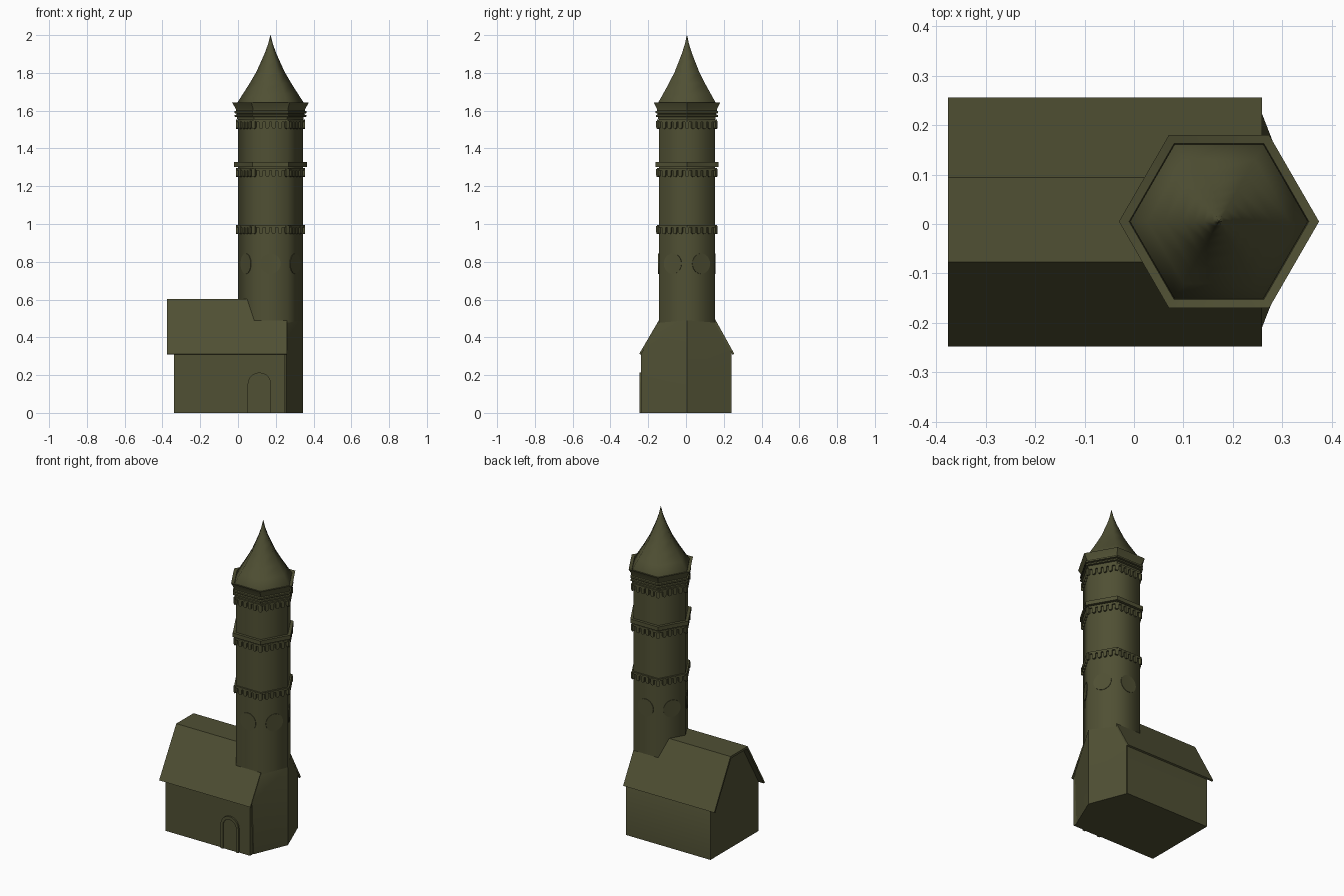
import bpy, bmesh, math
from mathutils import Vector, Matrix

if "Cube" in bpy.data.objects:
    bpy.data.objects.remove(bpy.data.objects["Cube"])

CX, CY = 0.172, 0.005          # tower axis
R = 0.172                      # tower circumradius
APO = R * math.cos(math.pi / 6)

olive = bpy.data.materials.new("olive stone")
olive.diffuse_color = (0.08, 0.08, 0.034, 1)
olive.use_nodes = True
olive.node_tree.nodes["Principled BSDF"].inputs["Base Color"].default_value = olive.diffuse_color


def finish(name, bm, smooth=30):
    bmesh.ops.recalc_face_normals(bm, faces=bm.faces[:])
    me = bpy.data.meshes.new(name)
    bm.to_mesh(me)
    bm.free()
    ob = bpy.data.objects.new(name, me)
    bpy.context.collection.objects.link(ob)
    me.materials.append(olive)
    bpy.ops.object.select_all(action='DESELECT')
    bpy.context.view_layer.objects.active = ob
    ob.select_set(True)
    bpy.ops.object.shade_smooth_by_angle(angle=math.radians(smooth))
    return ob


def prism(bm, pts, depth, mat=None):
    """Extrude a 2D outline along local z, then place it with mat."""
    face = bm.faces.new([bm.verts.new((x, y, 0)) for x, y in pts])
    ext = bmesh.ops.extrude_face_region(bm, geom=[face])
    top = [g for g in ext['geom'] if isinstance(g, bmesh.types.BMVert)]
    bmesh.ops.translate(bm, verts=top, vec=(0, 0, depth))
    if mat:
        bmesh.ops.transform(bm, matrix=mat, verts=list(face.verts) + top)


def hex_lathe(name, profile, smooth=30):
    """Six-sided solid from (radius, z) pairs around the tower axis."""
    bm = bmesh.new()
    rings = []
    for r, z in profile:
        rings.append([bm.verts.new((CX + r * math.cos(k * math.pi / 3),
                                    CY + r * math.sin(k * math.pi / 3), z)) for k in range(6)])
    for a, b in zip(rings, rings[1:]):
        for k in range(6):
            bm.faces.new((a[k], a[(k + 1) % 6], b[(k + 1) % 6], b[k]))
    bm.faces.new(rings[0])
    bm.faces.new(rings[-1])
    return finish(name, bm, smooth)


def facing(pos, ang):
    """Matrix: local x sideways, local y up, local z outward at angle ang."""
    out = Vector((math.cos(ang), math.sin(ang), 0))
    side = Vector((-out.y, out.x, 0))
    m = Matrix((side, Vector((0, 0, 1)), out)).transposed().to_4x4()
    m.translation = pos
    return m


def arch(cx, half, z0, spring, n=10):
    """Outline with a flat bottom and a round top."""
    arc = [(cx + half * math.cos(math.pi * i / n), spring + half * math.sin(math.pi * i / n))
           for i in range(n + 1)]
    return [(cx - half, z0), (cx + half, z0)] + arc


# House walls with gable
X_AXIS = Matrix(((0, 0, 1, 0), (1, 0, 0, 0), (0, 1, 0, 0), (0, 0, 0, 1)))
bm = bmesh.new()
prism(bm, [(-0.237, 0), (0.242, 0), (0.242, 0.32), (0.09, 0.592), (-0.077, 0.592), (-0.237, 0.32)],
      0.59, Matrix.Translation((-0.34, 0, 0)) @ X_AXIS)
finish("house_walls", bm)

# Roof sheet with flat ridge and overhanging eaves
outer = [(-0.248, 0.312), (-0.077, 0.604), (0.094, 0.604), (0.256, 0.312)]
inner = [(0.246, 0.308), (0.088, 0.590), (-0.071, 0.590), (-0.238, 0.308)]
bm = bmesh.new()
prism(bm, outer + inner, 0.635, Matrix.Translation((-0.376, 0, 0)) @ X_AXIS)
finish("house_roof", bm)

# Pointed end wall that joins the house to the tower foot
bm = bmesh.new()
for z, y0, y1 in ((0, -0.208, 0.236), (0.335, -0.222, 0.236), (0.49, -0.144, 0.154)):
    for p in ((0.15, y0), (0.254, y0), (0.344, CY), (0.254, y1), (0.15, y1)):
        bm.verts.new((*p, z))
bmesh.ops.convex_hull(bm, input=bm.verts[:])
bmesh.ops.dissolve_limit(bm, angle_limit=0.01, verts=bm.verts[:], edges=bm.edges[:])
finish("tower_foot", bm)

# Door: raised arched frame with a recessed leaf
FRONT = Matrix(((1, 0, 0, 0), (0, 0, -1, 0), (0, 1, 0, 0), (0, 0, 0, 1)))
bm = bmesh.new()
big, small = arch(0.113, 0.062, 0, 0.152), arch(0.113, 0.046, 0, 0.148)
ring = big[1:] + [big[0], small[0]] + small[:1:-1] + [small[1]]
prism(bm, ring, 0.013, Matrix.Translation((0, -0.234, 0)) @ FRONT)
finish("door_frame", bm)
bm = bmesh.new()
prism(bm, small, 0.006, Matrix.Translation((0, -0.234, 0)) @ FRONT)
finish("door_leaf", bm)

# Tower shaft, smooth shaded around its six sides
hex_lathe("tower_shaft", [(R, 0.3), (R, 1.6)], 65)

# Shallow round windows, one on each side
bm = bmesh.new()
for k in range(6):
    a = math.pi / 6 + k * math.pi / 3
    pos = Vector((CX + (APO - 0.001) * math.cos(a), CY + (APO - 0.001) * math.sin(a), 0.79))
    prism(bm, [(0.054 * math.cos(t * math.pi / 12), 0.054 * math.sin(t * math.pi / 12))
               for t in range(24)], 0.004, facing(pos, a))
finish("round_windows", bm)


# Corbel rows: rounded pendants hanging below a thin hexagonal band
def corbel_row(name, top):
    hex_lathe(name + "_band", [(R - 0.01, top - 0.013), (0.183, top - 0.013),
                               (0.183, top), (R - 0.01, top)])
    tooth = [(x, -z) for x, z in arch(0, 0.0105, 0, 0.032, 6)]
    bm = bmesh.new()
    per_side = 5
    for k in range(6):
        a0 = k * math.pi / 3
        p0 = Vector((math.cos(a0), math.sin(a0), 0)) * (R - 0.004)
        a1 = a0 + math.pi / 3
        p1 = Vector((math.cos(a1), math.sin(a1), 0)) * (R - 0.004)
        for i in range(per_side):
            p = p0.lerp(p1, i / per_side) + Vector((CX, CY, top - 0.006))
            prism(bm, tooth, 0.014, facing(p, a0 if i == 0 else a0 + math.pi / 6))
    finish(name + "_pendants", bm)


corbel_row("lower_corbels", 0.995)
corbel_row("middle_corbels", 1.297)
corbel_row("upper_corbels", 1.552)

# Gallery ledge above the middle corbels
hex_lathe("gallery_ledge", [(R - 0.01, 1.303), (0.192, 1.303), (0.192, 1.328), (R - 0.01, 1.328)])

# Stacked mouldings and flared crown
hex_lathe("crown", [(R - 0.01, 1.555), (0.176, 1.555), (0.176, 1.566), (0.19, 1.568), (0.19, 1.577),
                    (0.179, 1.579), (0.179, 1.585), (0.191, 1.587), (0.191, 1.597), (0.182, 1.6),
                    (0.185, 1.612), (0.2025, 1.642), (0.182, 1.637), (0.178, 1.625)])

# Concave spire
hex_lathe("spire", [(0.18, 1.625), (0.18, 1.636), (0.145, 1.69), (0.11, 1.745), (0.075, 1.805),
                    (0.05, 1.86), (0.03, 1.905), (0.012, 1.955), (0.001, 2.0)], 65)
